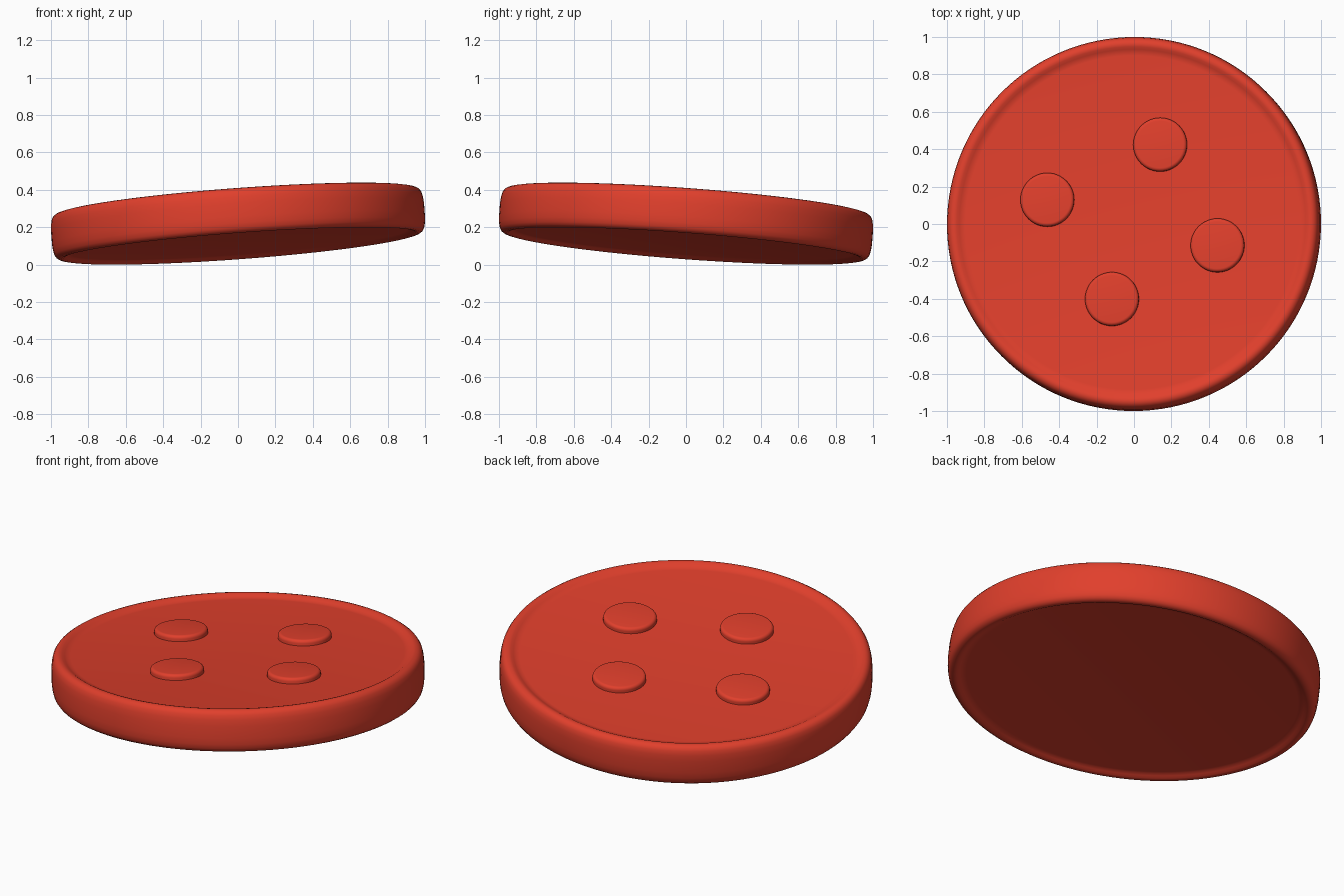
import bpy, bmesh, math
from mathutils import Matrix

if "Cube" in bpy.data.objects:
    bpy.data.objects.remove(bpy.data.objects["Cube"])

TILT = Matrix.Translation((0, 0, 0.219)) @ Matrix.Rotation(math.radians(6), 4, (-1, -1, 0))

red = bpy.data.materials.new("red")
red.diffuse_color = (0.75, 0.05, 0.025, 1)
red.use_nodes = True
red.node_tree.nodes["Principled BSDF"].inputs["Base Color"].default_value = red.diffuse_color


def lathe(name, profile, segments, x=0, y=0):
    """Spin an (r, z) profile around z, both ends lying on the axis."""
    bm = bmesh.new()
    verts = [bm.verts.new((r, 0, z)) for r, z in profile]
    edges = [bm.edges.new(p) for p in zip(verts, verts[1:])]
    bmesh.ops.spin(bm, geom=verts + edges, cent=(0, 0, 0), axis=(0, 0, 1),
                   angle=math.tau, steps=segments, use_duplicate=False)
    bmesh.ops.remove_doubles(bm, verts=bm.verts, dist=1e-5)
    bmesh.ops.recalc_face_normals(bm, faces=bm.faces)
    me = bpy.data.meshes.new(name)
    bm.to_mesh(me)
    bm.free()
    me.materials.append(red)
    ob = bpy.data.objects.new(name, me)
    bpy.context.collection.objects.link(ob)
    ob.matrix_world = TILT @ Matrix.Translation((x, y, 0))
    bpy.context.view_layer.objects.active = ob
    ob.select_set(True)
    bpy.ops.object.shade_smooth_by_angle(angle=math.radians(40))
    ob.select_set(False)
    return ob


# Disc with a soft raised rim, same on top and underside
half = [(0, .10), (.895, .10), (.912, .102), (.928, .109), (.942, .117),
        (.956, .12), (.970, .117), (.982, .109), (.991, .095), (.997, .07), (1, .035)]
lathe("disc", half + [(r, -z) for r, z in reversed(half)], 128)

# Four low rounded studs on the top face
R, B, TOP = .144, .018, .132
stud = [(0, .09), (R, .09)]
stud += [(R - B + B * math.cos(a), TOP - B + B * math.sin(a))
         for a in (math.pi / 2 * i / 5 for i in range(6))]
stud.append((0, TOP))
spots = [(.147, .417), (-.457, .123), (.456, -.124), (-.109, -.410)]
for i, (x, y) in enumerate(spots, 1):
    lathe(f"stud_{i}", stud, 48, x, y)
